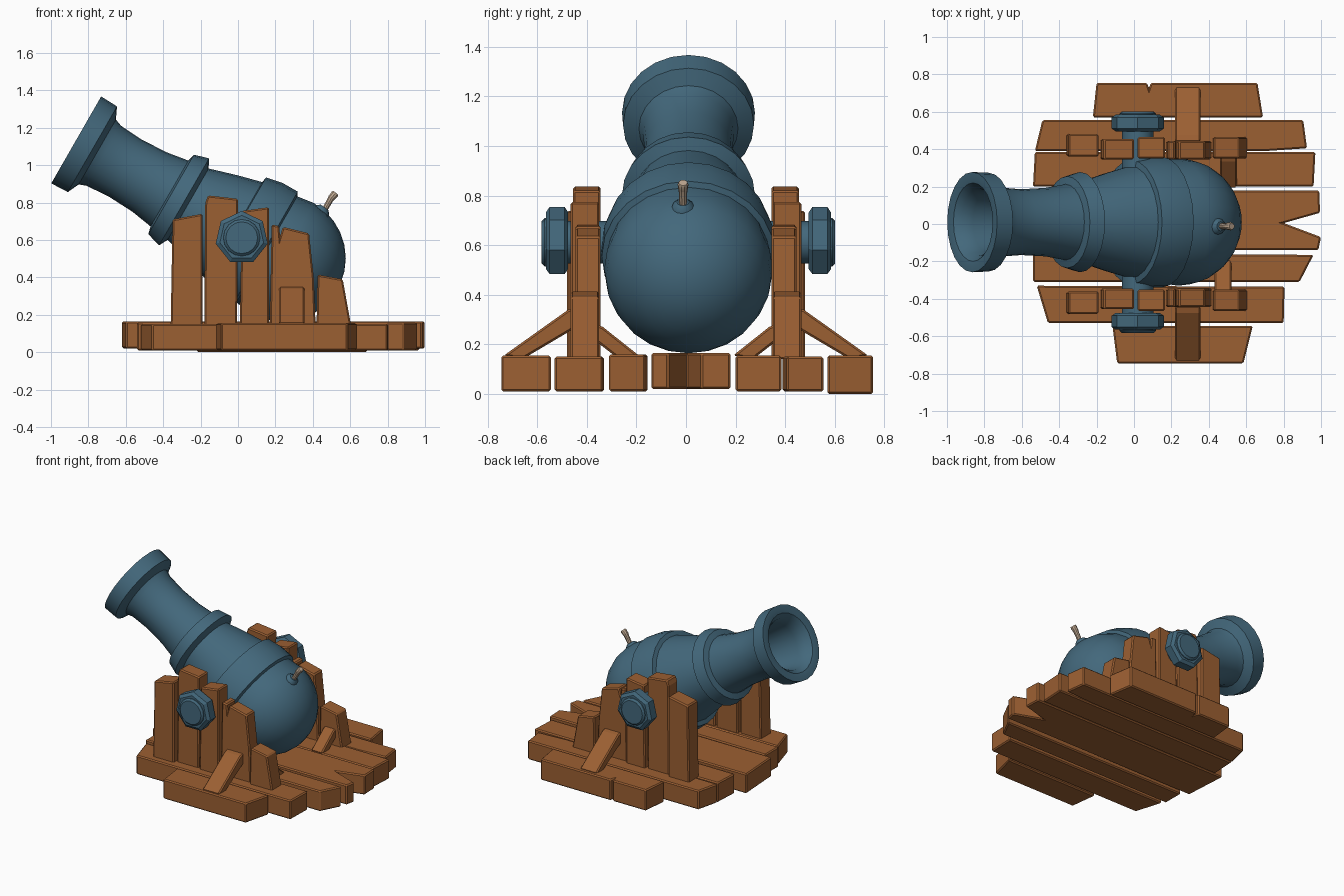
import bpy, bmesh, math
from mathutils import Vector

cube = bpy.data.objects.get("Cube")
if cube:
    bpy.data.objects.remove(cube, do_unlink=True)


def material(name, rgb):
    m = bpy.data.materials.new(name)
    m.use_nodes = True
    m.diffuse_color = (*rgb, 1)
    bsdf = m.node_tree.nodes["Principled BSDF"]
    bsdf.inputs["Base Color"].default_value = (*rgb, 1)
    bsdf.inputs["Roughness"].default_value = 0.7
    return m


IRON = material("blue iron", (0.056, 0.138, 0.2))
WOOD = material("brown wood", (0.33, 0.115, 0.032))
ROPE = material("fuse rope", (0.52, 0.39, 0.28))


def finish(bm, name, mat):
    bmesh.ops.recalc_face_normals(bm, faces=bm.faces)
    me = bpy.data.meshes.new(name)
    bm.to_mesh(me)
    bm.free()
    me.materials.append(mat)
    ob = bpy.data.objects.new(name, me)
    bpy.context.collection.objects.link(ob)
    return ob


def lathe(name, mat, start, direction, profile, sides=24, smooth=True, turn=0.0):
    """Revolve (distance, radius) points about an axis; ends are capped."""
    rot = Vector(direction).to_track_quat('Z', 'Y')
    bm = bmesh.new()
    rings = []
    for t, r in profile:
        ring = []
        for i in range(sides):
            a = math.tau * i / sides + turn
            p = Vector((r * math.cos(a), r * math.sin(a), t))
            ring.append(bm.verts.new(rot @ p + Vector(start)))
        rings.append(ring)
    for a, b in zip(rings, rings[1:]):
        for i in range(sides):
            j = (i + 1) % sides
            bm.faces.new((a[i], a[j], b[j], b[i]))
    bm.faces.new(rings[0])
    bm.faces.new(rings[-1])
    ob = finish(bm, name, mat)
    if smooth:
        bpy.ops.object.select_all(action='DESELECT')
        ob.select_set(True)
        bpy.context.view_layer.objects.active = ob
        bpy.ops.object.shade_smooth_by_angle(angle=math.radians(32))
    return ob


def board(name, outline, low, high, axis='Z'):
    """Extrude an outline along one axis and chamfer its edges."""
    def place(u, v, w):
        return {'Z': (u, v, w), 'Y': (u, w, v), 'X': (w, u, v)}[axis]
    bm = bmesh.new()
    a = [bm.verts.new(place(u, v, low)) for u, v in outline]
    b = [bm.verts.new(place(u, v, high)) for u, v in outline]
    bm.faces.new(a)
    bm.faces.new(b)
    for i in range(len(a)):
        j = (i + 1) % len(a)
        bm.faces.new((a[i], a[j], b[j], b[i]))
    ob = finish(bm, name, WOOD)
    mod = ob.modifiers.new("chamfer", 'BEVEL')
    mod.width = 0.008
    mod.segments = 1
    return ob


# Barrel: bore, flared muzzle, two bands and a round breech
ball_t, ball_r = 1.27, 0.34
barrel = [(0.5, 0.13), (0.1, 0.165), (0.04, 0.18), (0.005, 0.21), (0.0, 0.235),
          (0.0, 0.268), (0.1, 0.264), (0.13, 0.2), (0.17, 0.185), (0.3, 0.176),
          (0.45, 0.183), (0.575, 0.203), (0.585, 0.245), (0.665, 0.268),
          (0.69, 0.22), (0.84, 0.265), (0.975, 0.3), (0.98, 0.332),
          (1.07, 0.35), (1.165, 0.35), (1.175, 0.327)]
barrel += [(ball_t + ball_r * math.sin(a), ball_r * math.cos(a))
           for a in (math.radians(d) for d in range(0, 90, 12))]
lathe("barrel", IRON, (-0.865, 0.01, 1.135), (0.867, 0, -0.498), barrel)

# Trunnion shafts and their seven-sided caps
for side, label in ((1, "left"), (-1, "right")):
    start = (0.02, 0.01, 0.612)
    lathe("trunnion_shaft_" + label, IRON, start, (0, side, 0),
          [(0.25, 0.085), (0.5, 0.085)], 16)
    lathe("trunnion_cap_" + label, IRON, start, (0, side, 0),
          [(0.485, 0.12), (0.5, 0.143), (0.56, 0.143), (0.575, 0.12)], 7, False, math.pi / 2)
    lathe("trunnion_boss_" + label, IRON, start, (0, side, 0),
          [(0.55, 0.1), (0.58, 0.098), (0.592, 0.085)], 16)

# Vent cup and bent fuse
lathe("vent_cup", IRON, (0.40, -0.012, 0.69), (0.6, 0, 0.8),
      [(0, 0.052), (0.06, 0.052), (0.09, 0.042), (0.105, 0.025)], 12)
lathe("fuse_stem", ROPE, (0.465, -0.012, 0.765), (0.5, 0, 0.87),
      [(0, 0.016), (0.055, 0.017), (0.075, 0.02)], 10)
lathe("fuse_tip", ROPE, (0.497, -0.012, 0.822), (0.6, 0, 0.7),
      [(0, 0.018), (0.03, 0.022), (0.04, 0.018)], 10)

# Deck planks with ragged ends
planks = [
    ([(-0.22, 0.57), (0.69, 0.57), (0.66, 0.755), (0.09, 0.755), (0.08, 0.725),
      (0.07, 0.755), (-0.2, 0.755)], 0, 0.155),
    ([(-0.53, 0.39), (0.7, 0.39), (0.925, 0.405), (0.905, 0.555), (-0.49, 0.555)],
     0.01, 0.15),
    ([(-0.54, 0.2), (0.96, 0.2), (0.97, 0.385), (-0.53, 0.385)], 0.01, 0.155),
    ([(-0.6, -0.14), (0.985, -0.14), (1.0, -0.07), (0.8, 0.005), (0.995, 0.06),
      (0.99, 0.18), (-0.62, 0.18)], 0.02, 0.165),
    ([(-0.54, -0.31), (0.885, -0.31), (0.96, -0.165), (-0.54, -0.155)], 0.01, 0.16),
    ([(-0.46, -0.53), (0.8, -0.53), (0.805, -0.335), (-0.52, -0.33)], 0.01, 0.15),
    ([(-0.09, -0.745), (0.585, -0.745), (0.635, -0.545), (-0.115, -0.545)], 0.01, 0.155),
]
for n, (outline, low, high) in enumerate(planks, 1):
    board(f"deck_plank_{n}", outline, low, high)

# Upright boards and braces on both sides
posts = [
    ([(-0.36, 0.14), (-0.19, 0.14), (-0.19, 0.74), (-0.35, 0.71)], 0.36, 0.48),
    ([(-0.18, 0.14), (-0.005, 0.14), (0.0, 0.82), (-0.16, 0.838), (-0.175, 0.8)],
     0.345, 0.455),
    ([(0.01, 0.14), (0.165, 0.14), (0.165, 0.775), (0.02, 0.755)], 0.35, 0.465),
    ([(0.17, 0.14), (0.415, 0.14), (0.405, 0.4), (0.38, 0.635), (0.24, 0.67),
      (0.225, 0.62), (0.22, 0.675), (0.18, 0.682)], 0.345, 0.445),
    ([(0.42, 0.14), (0.605, 0.14), (0.56, 0.39), (0.425, 0.415)], 0.35, 0.465),
]
for side, label in ((1, "left"), (-1, "right")):
    for n, (outline, near, far) in enumerate(posts, 1):
        board(f"upright_{n}_{label}", outline, side * near, side * far, 'Y')
    outer = [(0.44, 0.27), (0.44, 0.35), (0.475, 0.34), (0.735, 0.155), (0.66, 0.14)]
    inner = [(0.36, 0.21), (0.36, 0.28), (0.335, 0.27), (0.19, 0.155), (0.27, 0.14)]
    board("outer_brace_" + label, [(side * y, z) for y, z in outer], 0.22, 0.355, 'X')
    x = 0.46 if side > 0 else 0.43
    board("inner_brace_" + label, [(side * y, z) for y, z in inner], x, x + 0.09, 'X')
